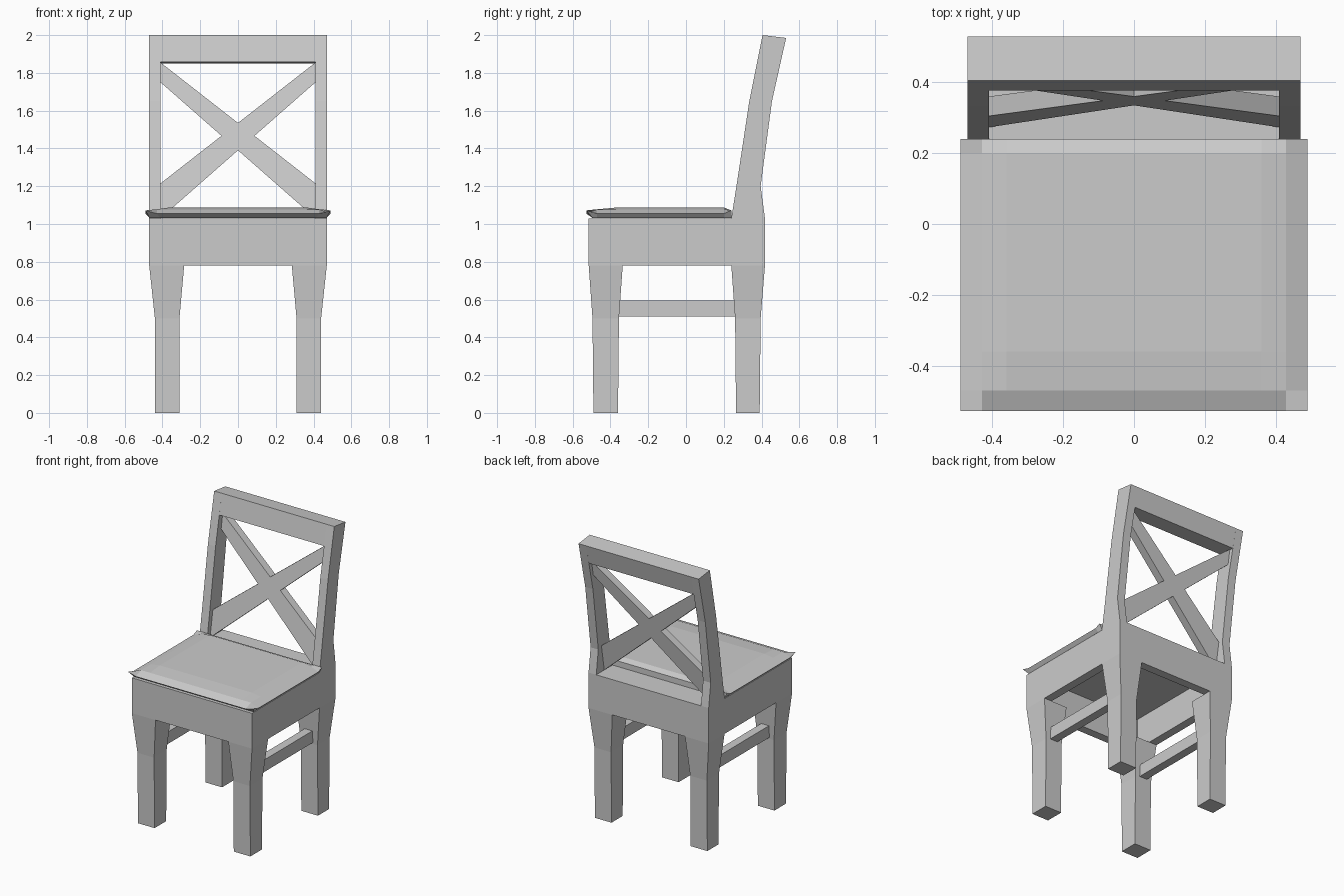
import bpy, bmesh

if "Cube" in bpy.data.objects:
    bpy.data.objects.remove(bpy.data.objects["Cube"])


def finish(name, bm):
    bmesh.ops.recalc_face_normals(bm, faces=bm.faces)
    mesh = bpy.data.meshes.new(name)
    bm.to_mesh(mesh)
    bm.free()
    obj = bpy.data.objects.new(name, mesh)
    bpy.context.collection.objects.link(obj)
    return obj


def loft(name, rings):
    """Closed solid through rings of matching points."""
    bm = bmesh.new()
    loops = [[bm.verts.new(p) for p in ring] for ring in rings]
    for a, b in zip(loops, loops[1:]):
        for i in range(len(a)):
            j = (i + 1) % len(a)
            bm.faces.new((a[i], a[j], b[j], b[i]))
    bm.faces.new(loops[0])
    bm.faces.new(loops[-1])
    return finish(name, bm)


def rect(x0, x1, y0, y1, z):
    return [(x0, y0, z), (x1, y0, z), (x1, y1, z), (x0, y1, z)]


def box(name, x0, x1, y0, y1, z0, z1):
    return loft(name, [rect(x0, x1, y0, y1, z0), rect(x0, x1, y0, y1, z1)])


# Tapered legs: z, inner x, outer x, then y range
FRONT = [(0, .31, .44, -.49, -.36), (.5, .31, .44, -.495, -.355),
         (.78, .285, .47, -.515, -.335)]
BACK = [(0, .31, .44, .265, .39), (.5, .31, .44, .26, .395),
        (.78, .285, .47, .24, .418)]
for s, side in ((-1, "left"), (1, "right")):
    for name, rows in (("front_leg", FRONT), ("back_leg", BACK)):
        loft(f"{name}_{side}",
             [rect(s * a, s * b, c, d, z) for z, a, b, c, d in rows])
    # Side stretcher and side apron
    box(f"stretcher_{side}", s * .345, s * .405, -.357, .262, .51, .595)
    box(f"apron_{side}", s * .41, s * .47, -.515, .418, .78, 1.03)

# Front and back aprons with the board under the cushion
box("apron_front", -.41, .41, -.515, -.455, .78, 1.03)
box("apron_back", -.41, .41, .358, .418, .78, 1.03)
box("seat_board", -.41, .41, -.455, .358, 1.0, 1.03)

# Leaning back posts: front edge up, back edge down (y, z)
POST = [(.24, 1.03), (.267, 1.2), (.335, 1.65), (.405, 2.0),
        (.53, 1.985), (.455, 1.65), (.395, 1.2), (.418, 1.03)]
for s, side in ((-1, "left"), (1, "right")):
    loft(f"back_post_{side}",
         [[(s * x, y, z) for y, z in POST] for x in (.41, .47)])

# Top rail between the posts
RAIL = [(.377, 1.857), (.405, 2.0), (.53, 1.985), (.499, 1.85)]
loft("top_rail", [[(x, y, z) for y, z in RAIL] for x in (-.41, .41)])


# Crossed back slats, widening downwards and leaning with the posts
SLAT = [(-.41, 1.75), (-.41, 1.855), (.41, 1.215), (.41, 1.03)]
for s, side in ((1, "left"), (-1, "right")):
    loft(f"cross_slat_{side}",
         [[(s * x, .305 + (z - 1.215) * .172 + t, z) for x, z in SLAT]
          for t in (0, .055)])

# Seat cushion: gently domed top grid, pinched corners, tucked underside
XS = [-.49, -.43, -.36, -.15, .15, .36, .43, .49]
YS = [-.528, -.47, -.36, -.12, .12, .2, .24]


def cushion_top(i, j):
    ex = min(i, len(XS) - 1 - i)
    ey = min(j, len(YS) - 1 - j)
    if ex == 0 and ey == 0:
        return 1.072
    if ex == 0 or ey == 0:
        return 1.072 if j == len(YS) - 1 else 1.055
    return 1.078 if ex == 1 or j == 1 else 1.088


bm = bmesh.new()
grid = [[bm.verts.new((x, y, cushion_top(i, j))) for j, y in enumerate(YS)]
        for i, x in enumerate(XS)]
for i in range(len(XS) - 1):
    for j in range(len(YS) - 1):
        bm.faces.new((grid[i][j], grid[i + 1][j],
                      grid[i + 1][j + 1], grid[i][j + 1]))
rim = [e for e in bm.edges if e.is_boundary]
ext = bmesh.ops.extrude_edge_only(bm, edges=rim)["geom"]
for v in (g for g in ext if isinstance(g, bmesh.types.BMVert)):
    v.co.x *= .955
    v.co.y = max(-.495, v.co.y)
    v.co.z = 1.032
bmesh.ops.holes_fill(bm, edges=[e for e in bm.edges if e.is_boundary])
finish("seat_cushion", bm)
